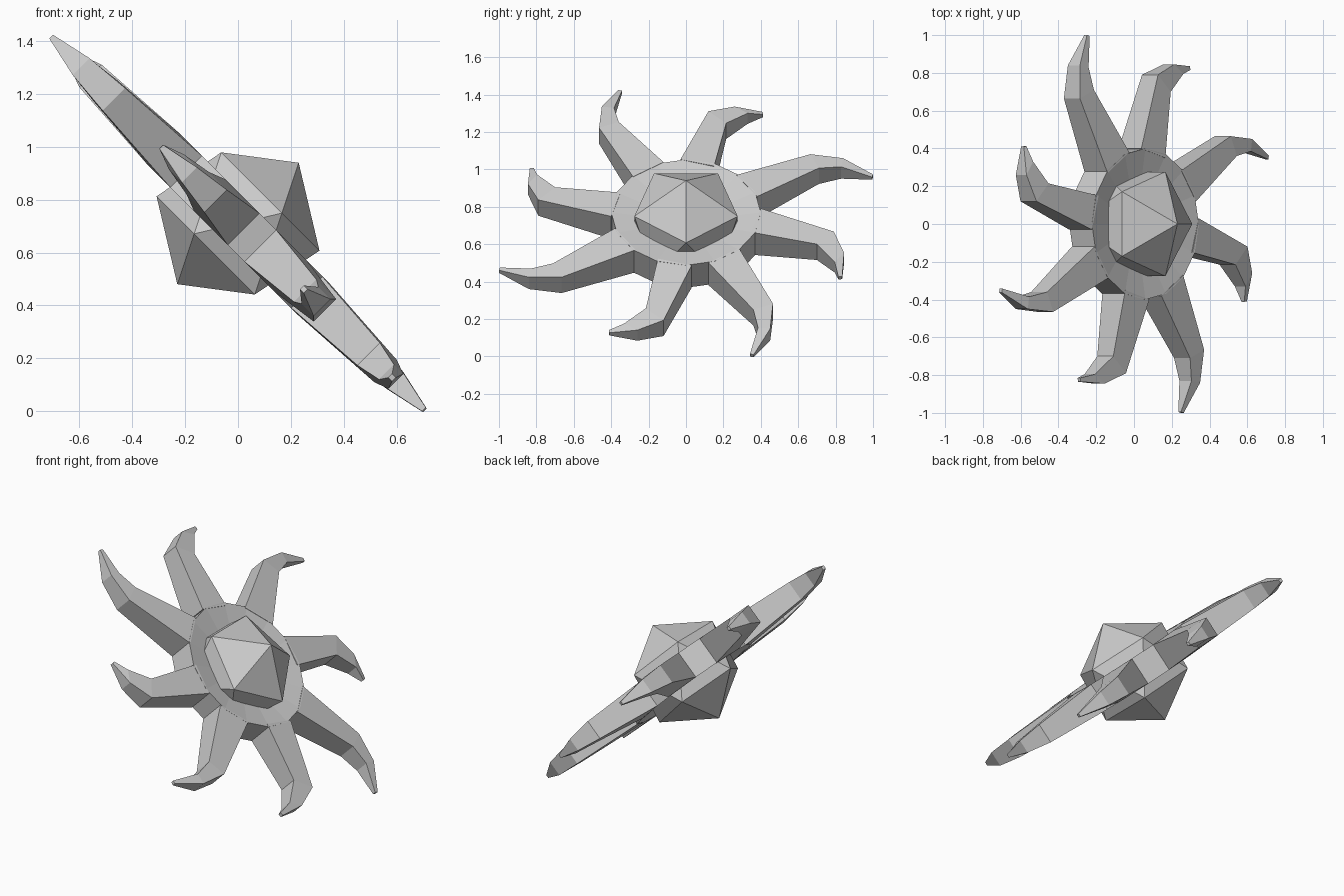
import bpy, bmesh, math
from mathutils import Matrix, Vector

cube = bpy.data.objects.get("Cube")
if cube:
    bpy.data.objects.remove(cube)

stone = bpy.data.materials.new("light_grey")
stone.use_nodes = True
COLOUR = (0.6, 0.6, 0.6, 1)
stone.diffuse_color = COLOUR
stone.node_tree.nodes["Principled BSDF"].inputs["Base Color"].default_value = COLOUR

# The whole sun leans over about the y axis
TILT = Matrix.Translation((0, 0, 0.71)) @ Matrix.Rotation(math.radians(45), 4, 'Y')


def finish(bm, name, turn=0.0):
    bmesh.ops.recalc_face_normals(bm, faces=bm.faces)
    mesh = bpy.data.meshes.new(name)
    bm.to_mesh(mesh)
    bm.free()
    mesh.materials.append(stone)
    obj = bpy.data.objects.new(name, mesh)
    bpy.context.collection.objects.link(obj)
    obj.matrix_world = TILT @ Matrix.Rotation(turn, 4, 'Z')
    return obj


def bridge(bm, loops, closed_ends=True):
    """Join matching loops of vertices with quads."""
    for a, b in zip(loops, loops[1:]):
        for i in range(len(a)):
            j = (i + 1) % len(a)
            bm.faces.new((a[i], a[j], b[j], b[i]))
    if closed_ends:
        bm.faces.new(loops[0])
        bm.faces.new(loops[-1])


# Faceted core
bm = bmesh.new()
bmesh.ops.create_icosphere(bm, subdivisions=1, radius=0.325)
finish(bm, "core")

# Drum around the core, slightly dished on both sides
bm = bmesh.new()
loops = []
for radius, height in ((0.2, 0.05), (0.4, 0.085), (0.4, -0.085), (0.2, -0.05)):
    loops.append([bm.verts.new((radius * math.cos(a), radius * math.sin(a), height))
                  for a in (math.tau * k / 16 for k in range(16))])
bridge(bm, loops)
finish(bm, "drum")

# Rays: (outer edge, inner edge, half thickness) from root to tip
LONG = [((0.27, 0.283), (0.38, 0.12), 0.085),
        ((0.665, 0.465), (0.71, 0.36), 0.06),
        ((0.84, 0.45), (0.83, 0.385), 0.045),
        ((1.0, 0.362), (0.995, 0.342), 0.01)]
SHORT = [((0.40, 0.03), (0.35, -0.15), 0.085),
         ((0.79, -0.12), (0.70, -0.215), 0.06),
         ((0.845, -0.26), (0.795, -0.33), 0.04),
         ((0.835, -0.41), (0.815, -0.412), 0.01)]


def ray(name, sections, turn):
    bm = bmesh.new()
    loops = []
    for (ay, au), (by, bu), h in sections:
        loops.append([bm.verts.new(p) for p in
                      ((-au, ay, h), (-bu, by, h), (-bu, by, -h), (-au, ay, -h))])
    bridge(bm, loops)
    finish(bm, name, turn)


for k in range(4):
    ray(f"long_ray_{k + 1}", LONG, k * math.pi / 2)
    ray(f"short_ray_{k + 1}", SHORT, k * math.pi / 2)
